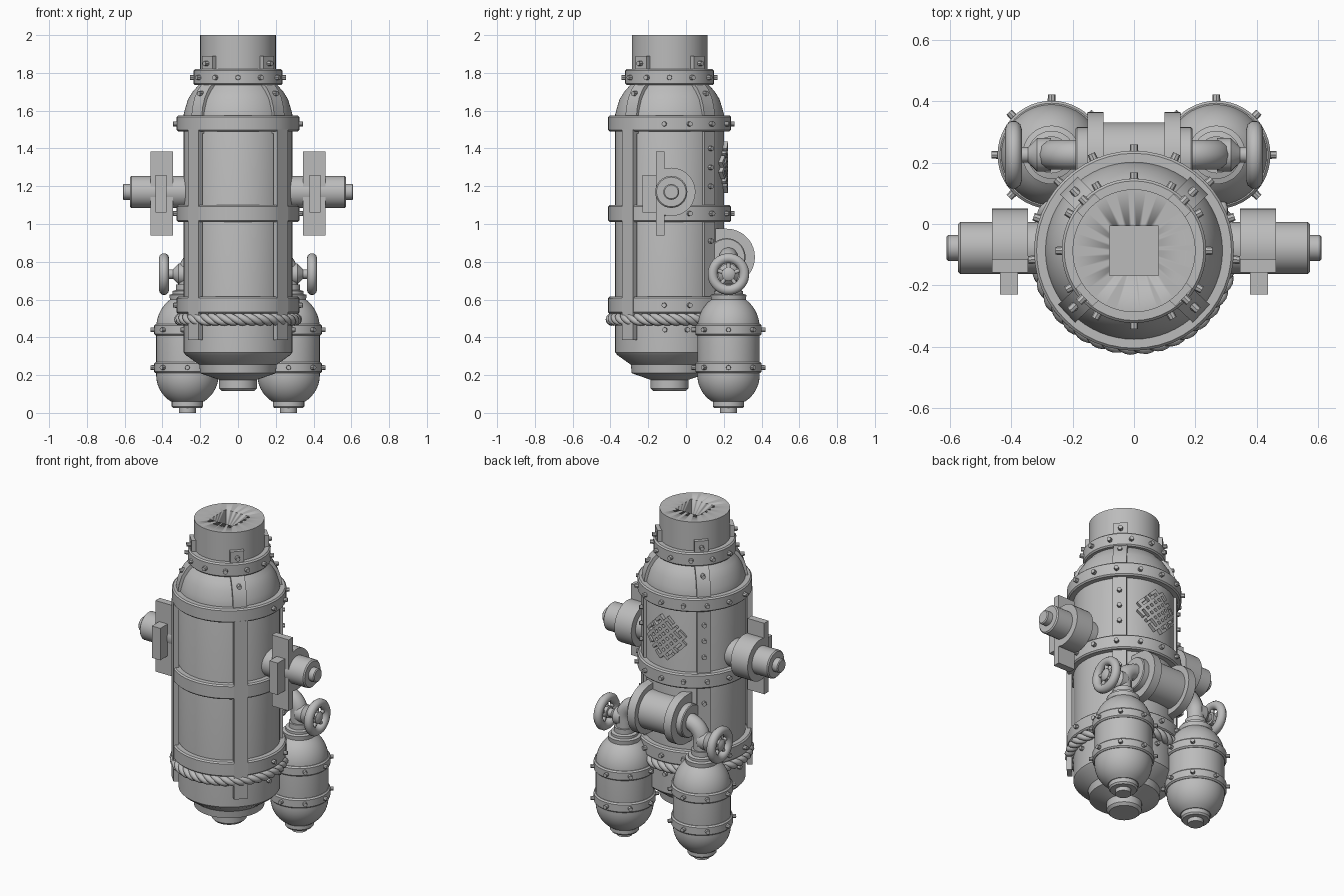
import bpy, bmesh, math
from math import sin, cos, pi, radians
from mathutils import Vector, Matrix

cube = bpy.data.objects.get("Cube")
if cube:
    bpy.data.objects.remove(cube, do_unlink=True)

GREY = (0.5, 0.5, 0.5, 1)
mat = bpy.data.materials.new("plain grey")
mat.use_nodes = True
mat.diffuse_color = GREY
mat.node_tree.nodes["Principled BSDF"].inputs["Base Color"].default_value = GREY

AXIS = Vector((0, -0.087, 0))          # centre line of the main vessel
TO_X = Matrix.Rotation(pi / 2, 4, 'Y')  # turns a z-axis part to point along +x


def register(name, mesh, angle=35):
    mesh.materials.clear()
    mesh.materials.append(mat)
    ob = bpy.data.objects.new(name, mesh)
    bpy.context.collection.objects.link(ob)
    bpy.ops.object.select_all(action='DESELECT')
    bpy.context.view_layer.objects.active = ob
    ob.select_set(True)
    bpy.ops.object.shade_smooth_by_angle(angle=radians(angle))
    return ob


def finish(name, bm):
    bmesh.ops.remove_doubles(bm, verts=bm.verts, dist=1e-5)
    bmesh.ops.recalc_face_normals(bm, faces=bm.faces)
    mesh = bpy.data.meshes.new(name)
    bm.to_mesh(mesh)
    bm.free()
    return register(name, mesh)


def lathe(name, profile, loc, turn=Matrix(), seg=48, closed=False):
    """Turn a (radius, height) profile around z, then place it."""
    bm = bmesh.new()
    m = Matrix.Translation(loc) @ turn
    if not closed:
        profile = [(0, profile[0][1])] + profile + [(0, profile[-1][1])]
    rings = [[bm.verts.new(m @ Vector((r * cos(2 * pi * i / seg), r * sin(2 * pi * i / seg), z)))
              for i in range(seg)] for r, z in profile]
    pairs = list(zip(rings, rings[1:])) + ([(rings[-1], rings[0])] if closed else [])
    for a, b in pairs:
        for i in range(seg):
            j = (i + 1) % seg
            bm.faces.new((a[i], a[j], b[j], b[i]))
    return finish(name, bm)


def band(name, r_in, r_out, z0, z1, loc):
    c = 0.008
    return lathe(name, [(r_in, z0), (r_out - c, z0), (r_out, z0 + c),
                        (r_out, z1 - c), (r_out - c, z1), (r_in, z1)], loc, closed=True)


def box(name, lo, hi):
    lo, hi = Vector(lo), Vector(hi)
    bm = bmesh.new()
    bmesh.ops.create_cube(bm, size=1, matrix=Matrix.Translation((lo + hi) / 2)
                          @ Matrix.Diagonal((hi - lo).to_4d()))
    return finish(name, bm)


def bolts(name, centre, r, spots, size=0.015):
    """Short studs pointing outwards at (angle, height) spots."""
    bm = bmesh.new()
    for a, z in spots:
        m = (Matrix.Translation(centre + Vector((0, 0, z))) @ Matrix.Rotation(radians(a), 4, 'Z')
             @ Matrix.Translation((r, 0, 0)) @ TO_X)
        bmesh.ops.create_cone(bm, cap_ends=True, segments=8, radius1=size,
                              radius2=size * 0.85, depth=0.04, matrix=m)
    return finish(name, bm)


def tube(name, paths, r, closed=False):
    cu = bpy.data.curves.new(name, 'CURVE')
    cu.dimensions = '3D'
    cu.bevel_depth, cu.bevel_resolution, cu.use_fill_caps = r, 3, True
    for path in paths:
        sp = cu.splines.new('POLY')
        sp.points.add(len(path) - 1)
        for p, co in zip(sp.points, path):
            p.co = (*co, 1)
        sp.use_cyclic_u = closed
    tmp = bpy.data.objects.new(name, cu)
    bpy.context.collection.objects.link(tmp)
    mesh = bpy.data.meshes.new_from_object(tmp.evaluated_get(bpy.context.evaluated_depsgraph_get()))
    bpy.data.objects.remove(tmp, do_unlink=True)
    return register(name, mesh, 60)


def strap(name, angle, path, width=0.08, thick=0.03):
    """Flat bar following a (radius, height) path up the vessel."""
    bm = bmesh.new()
    m = Matrix.Translation(AXIS) @ Matrix.Rotation(radians(angle), 4, 'Z')
    w = width / 2
    rows = [[bm.verts.new(m @ Vector(c)) for c in
             ((r - thick, -w, z), (r, -w, z), (r, w, z), (r - thick, w, z))] for r, z in path]
    for a, b in zip(rows, rows[1:]):
        for i in range(4):
            bm.faces.new((a[i], a[i - 1], b[i - 1], b[i]))
    bm.faces.new(rows[0])
    bm.faces.new(rows[-1])
    return finish(name, bm)


def prism(name, outline, x0, x1):
    """Extrude a (y, z) outline along x."""
    bm = bmesh.new()
    f = bm.faces.new([bm.verts.new((x0, y, z)) for y, z in outline])
    new = bmesh.ops.extrude_face_region(bm, geom=[f])["geom"]
    bmesh.ops.translate(bm, vec=(x1 - x0, 0, 0), verts=[v for v in new if isinstance(v, bmesh.types.BMVert)])
    return finish(name, bm)


# Main vessel and neck with a square socket
lathe("vessel", [(0.085, 0.115), (0.1, 0.13), (0.1, 0.175), (0.2, 0.21), (0.205, 0.255), (0.275, 0.305),
                 (0.288, 0.32), (0.288, 1.58), (0.28, 1.61), (0.265, 1.66), (0.24, 1.7), (0.205, 1.74)],
      AXIS, seg=64)
neck = lathe("neck", [(0.2, 1.7), (0.2, 2.0)], AXIS, seg=64)
cutter = box("socket_cutter", AXIS + Vector((-0.08, -0.08, 1.85)), AXIS + Vector((0.08, 0.08, 2.1)))
cutter.hide_render = True
mod = neck.modifiers.new("socket", 'BOOLEAN')
mod.operation, mod.object, mod.solver = 'DIFFERENCE', cutter, 'EXACT'
bpy.context.view_layer.objects.active = neck
bpy.ops.object.modifier_move_to_index(modifier="socket", index=0)
bpy.ops.object.modifier_apply(modifier="socket")
bpy.data.objects.remove(cutter, do_unlink=True)

# Hoops around the vessel
band("collar", 0.19, 0.235, 1.735, 1.82, AXIS)
for n, z0, z1 in (("lower", 0.525, 0.615), ("middle", 1.01, 1.1), ("upper", 1.49, 1.575)):
    band(n + "_hoop", 0.27, 0.325, z0, z1, AXIS)
rear = [-5 + 23.75 * i for i in range(9)]
bolts("hoop_bolts", AXIS, 0.325, [(a, z) for a in rear for z in (0.57, 1.055, 1.53)])
bolts("skirt_bolts", AXIS, 0.285, [(a, 0.44) for a in rear])
bolts("collar_bolts", AXIS, 0.235, [(a, 1.775) for a in range(0, 360, 30)])

# Straps, lugs and their bolts
dome = [(0.3, 1.57), (0.293, 1.62), (0.277, 1.67), (0.25, 1.715), (0.225, 1.74)]
for side, s in (("left", 1), ("right", -1)):
    for end, a in (("front", -43), ("back", 45)):
        ang = a if s > 0 else 180 - a
        strap(f"{side}_{end}_strap", ang, [(0.325 if a < 0 else 0.302, z) for z in (0.385, 1.5)])
        strap(f"{side}_{end}_dome_strap", ang, [(0.3, 1.48)] + dome)
        strap(f"{side}_{end}_lug", ang, [(0.222, 1.8), (0.222, 1.89)])
        bolts(f"{side}_{end}_lug_bolts", AXIS, 0.225, [(ang, 1.85)])
        bolts(f"{side}_{end}_dome_bolt", AXIS, 0.265, [(ang, 1.69)])
    back = 45 if s > 0 else 135
    bolts(f"{side}_strap_bolts", AXIS, 0.3, [(back, z) for z in (0.75, 0.91, 1.2, 1.3, 1.4)])

# Twisted rope
STEPS, TURNS = 156, 13
strands = []
for k in range(3):
    path = []
    for i in range(STEPS):
        t = 2 * pi * i / STEPS
        h = -TURNS * t + 2 * pi * k / 3
        r = 0.305 + 0.016 * cos(h)
        path.append(AXIS + Vector((r * cos(t), r * sin(t), 0.495 + 0.016 * sin(h))))
    strands.append(path)
tube("rope", strands, 0.018, closed=True)


# Interlaced knot ornament wrapped on the back
def knot_bar(bm, a, b, w=0.009):
    a, b = Vector(a), Vector(b)
    d = (b - a).normalized()
    a, b, side = a - d * w, b + d * w, Vector((-d.y, d.x)) * w
    n = max(2, int((b - a).length / 0.02))
    rows = []
    for i in range(n + 1):
        p, row = a.lerp(b, i / n), []
        for q, r in ((p - side, 0.28), (p - side, 0.31), (p + side, 0.31), (p + side, 0.28)):
            u, v = (q.x - q.y) * 0.7071, (q.x + q.y) * 0.7071
            t = pi / 2 + u / 0.3
            row.append(bm.verts.new(AXIS + Vector((r * cos(t), r * sin(t), 1.3 + v))))
        rows.append(row)
    for c, e in zip(rows, rows[1:]):
        for i in range(4):
            bm.faces.new((c[i], c[i - 1], e[i - 1], e[i]))
    bm.faces.new(rows[0])
    bm.faces.new(rows[-1])


bm = bmesh.new()
G = 0.035
for i in range(-2, 3):
    e = 3 if i % 2 == 0 else 2
    knot_bar(bm, (-e * G, i * G), (e * G, i * G))
    knot_bar(bm, (i * G, -e * G), (i * G, e * G))
for s in (1, -1):
    for lo in (-2, 1):
        knot_bar(bm, (s * 3 * G, lo * G), (s * 3 * G, (lo + 1) * G))
        knot_bar(bm, (lo * G, s * 3 * G), ((lo + 1) * G, s * 3 * G))
finish("knot_ornament", bm)

# Both sides: arm, clamp, tank, pipe and valve
AY, AZ, PY, PZ, TX = -0.078, 1.17, 0.215, 0.825, 0.268
for side, s in (("left", 1), ("right", -1)):
    out = TO_X if s > 0 else Matrix.Rotation(-pi / 2, 4, 'Y')
    lathe(side + "_arm", [(0.085, 0.2), (0.085, 0.565), (0.078, 0.572), (0.042, 0.572),
                          (0.042, 0.605), (0.036, 0.61)], (0, AY, AZ), out, 32)
    arc = [(AY + 0.128 * cos(radians(t)), AZ + 0.128 * sin(radians(t))) for t in range(-110, 111, 10)]
    prism(side + "_clamp", arc, s * 0.345, s * 0.462)
    lo, hi = sorted((s * 0.345, s * 0.462))
    box(side + "_plate", (lo, -0.158, 0.94), (hi, -0.115, 1.385))
    lo, hi = sorted((s * 0.378, s * 0.436))
    box(side + "_block", (lo, -0.23, 1.06), (hi, -0.15, 1.26))

    # Tank
    base = Vector((s * TX, 0.225, 0))
    bowl = [(0.165 * cos(radians(t)), 0.2 + 0.165 * sin(radians(t))) for t in range(-58, 1, 8)]
    top = [(0.165 * cos(radians(t)), 0.45 + 0.18 * sin(radians(t))) for t in range(0, 57, 8)]
    lathe(side + "_tank", [(0.045, 0), (0.045, 0.025), (0.075, 0.025), (0.083, 0.035), (0.083, 0.06)]
          + bowl + top + [(0.095, 0.625), (0.078, 0.63), (0.078, 0.645), (0.06, 0.65), (0.06, 0.68)], base)
    for n, z in (("lower", 0.24), ("upper", 0.44)):
        band(f"{side}_tank_{n}_hoop", 0.15, 0.176, z - 0.03, z + 0.03, base)
    bolts(side + "_tank_bolts", base, 0.176, [(a, z) for a in range(0, 360, 45) for z in (0.24, 0.44)], 0.014)

    # Elbow pipe into the drum
    bend = [(s * (0.175 + 0.093 * cos(radians(t))), 0.225, 0.735 + 0.093 * sin(radians(t)))
            for t in range(0, 91, 10)]
    tube(side + "_elbow", [[(s * TX, 0.225, 0.6)] + bend + [(s * 0.1, 0.225, 0.828)]], 0.05)

    # Drum flange with a saddle reaching the vessel
    arc = [(PY + 0.15 * cos(radians(t)), PZ + 0.15 * sin(radians(t))) for t in range(-90, 91, 10)]
    prism(side + "_flange", arc + [(0.1, PZ + 0.15), (0.1, PZ - 0.15)], s * 0.1, s * 0.152)

    # Valve wheel
    hub = Vector((s * 0.392, 0.225, 0.735))
    ring = [hub + Vector((0, 0.084 * cos(2 * pi * i / 40), 0.084 * sin(2 * pi * i / 40))) for i in range(40)]
    tube(side + "_wheel_rim", [ring], 0.027, closed=True)
    tube(side + "_wheel_spokes", [[hub, ring[i]] for i in range(2, 40, 8)], 0.011)
    lathe(side + "_valve_stem", [(0.055, 0.27), (0.055, 0.315), (0.035, 0.335), (0.025, 0.345), (0.025, 0.37),
                                 (0.036, 0.372), (0.036, 0.405), (0.02, 0.415)], (0, 0.225, 0.735), out, 24)

# Drum between the tanks
lathe("drum", [(0.095, -0.19), (0.1, -0.185), (0.1, -0.15), (0.116, -0.15), (0.116, 0.15),
               (0.1, 0.15), (0.1, 0.185), (0.095, 0.19)], (0, PY, PZ), TO_X)
